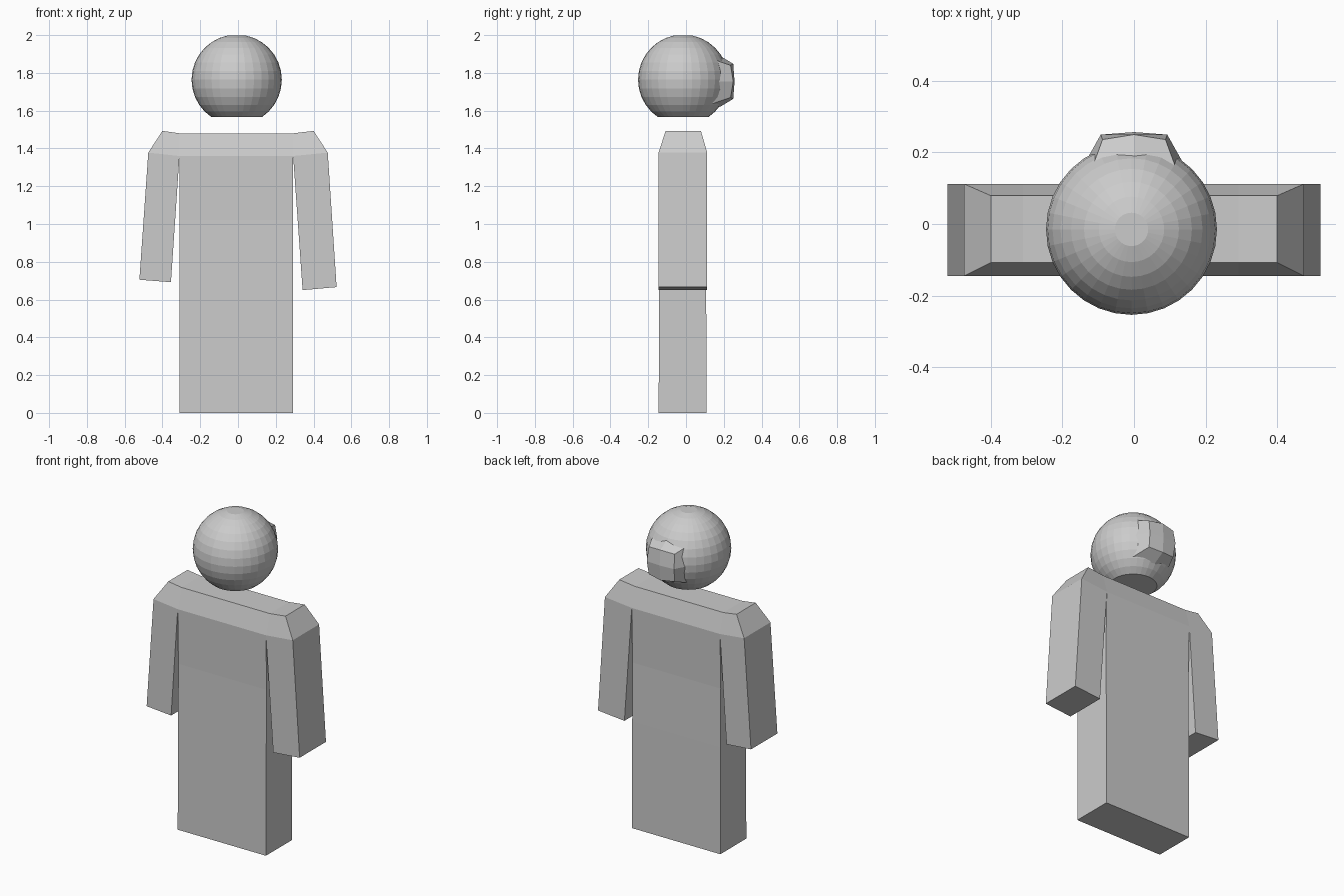
import bpy, bmesh
from math import sin, cos, pi, radians

if "Cube" in bpy.data.objects:
    bpy.data.objects.remove(bpy.data.objects["Cube"])


def finish(bm, name):
    bmesh.ops.remove_doubles(bm, verts=bm.verts, dist=0.0005)
    bmesh.ops.recalc_face_normals(bm, faces=bm.faces)
    mesh = bpy.data.meshes.new(name)
    bm.to_mesh(mesh)
    bm.free()
    obj = bpy.data.objects.new(name, mesh)
    bpy.context.collection.objects.link(obj)
    return obj


def loft(bm, loops, cap_start=True, cap_end=True, open_last=()):
    """Skin a list of point loops; open_last lists sides left open in the last band."""
    rings = [[bm.verts.new(p) for p in loop] for loop in loops]
    n = len(rings[0])
    for k, (a, b) in enumerate(zip(rings, rings[1:])):
        for i in range(n):
            if k == len(rings) - 2 and i in open_last:
                continue
            j = (i + 1) % n
            bm.faces.new((a[i], a[j], b[j], b[i]))
    if cap_start:
        bm.faces.new(rings[0])
    if cap_end:
        bm.faces.new(rings[-1])
    return rings


def slab(xa, za, xb, zb, y0, y1):
    """Four-point loop between two front-view points, at front and back depth."""
    return [(xa, y0, za), (xb, y0, zb), (xb, y1, zb), (xa, y1, za)]


# Torso, joined to both arms through the sloped shoulders
FRONT, BACK, TOP_FRONT, TOP_BACK = -0.145, 0.112, -0.108, 0.079
LEFT, RIGHT = -0.31, 0.292
bm = bmesh.new()
levels = [(0, -0.145, 0.108), (0.66, -0.142, 0.107), (1.02, -0.138, 0.104),
          (1.36, FRONT, BACK), (1.48, TOP_FRONT, TOP_BACK)]
loft(bm, [slab(LEFT, z, RIGHT, z, y0, y1) for z, y0, y1 in levels], open_last=(1, 3))

# Arms: shoulder top, shoulder edge, hand end
for inner, side, hand_in, hand_out in ((LEFT, -1, 0.692, 0.705), (RIGHT, 1, 0.65, 0.666)):
    hand_x = 0.355 if side < 0 else 0.342
    loft(bm, [
        slab(side * hand_x, hand_in, side * 0.522, hand_out, FRONT, BACK),
        slab(inner, 1.36, side * 0.475, 1.378, FRONT, BACK),
        slab(inner, 1.48, side * 0.40, 1.493, TOP_FRONT, TOP_BACK),
    ], open_last=(3,))
finish(bm, "body_and_arms")

# Head: faceted ball with flat crown and flat neck cut
bm = bmesh.new()
SEG, CX, CY, CZ, R = 32, -0.007, -0.015, 1.764, 0.239
rings = []
for k in range(1, 14):
    t = radians(11.25 * k)
    rings.append([(CX + R * sin(t) * cos(2 * pi * i / SEG),
                   CY + R * sin(t) * sin(2 * pi * i / SEG),
                   CZ + R * cos(t)) for i in range(SEG)])
loft(bm, rings)
finish(bm, "head")

# Raised pad on the back of the head
bm = bmesh.new()


def pad_loop(w, h, mid_w, mid_h, y_corner, y_side, y_mid):
    x, z = 0.0, 1.755
    return [(x - w, y_corner, z - h), (x, y_mid, z - mid_h), (x + w, y_corner, z - h),
            (x + mid_w, y_side, z), (x + w, y_corner, z + h), (x, y_mid, z + mid_h),
            (x - w, y_corner, z + h), (x - mid_w, y_side, z)]


pad = loft(bm, [pad_loop(0.125, 0.12, 0.135, 0.135, 0.135, 0.175, 0.18),
                pad_loop(0.088, 0.085, 0.093, 0.093, 0.236, 0.25, 0.25)],
           cap_start=False, cap_end=False)
center = bm.verts.new((0, 0.257, 1.755))
outer = pad[-1]
for a, b, c in ((7, 0, 1), (1, 2, 3), (3, 4, 5), (5, 6, 7)):
    bm.faces.new((outer[a], outer[b], outer[c], center))
finish(bm, "head_pad")
